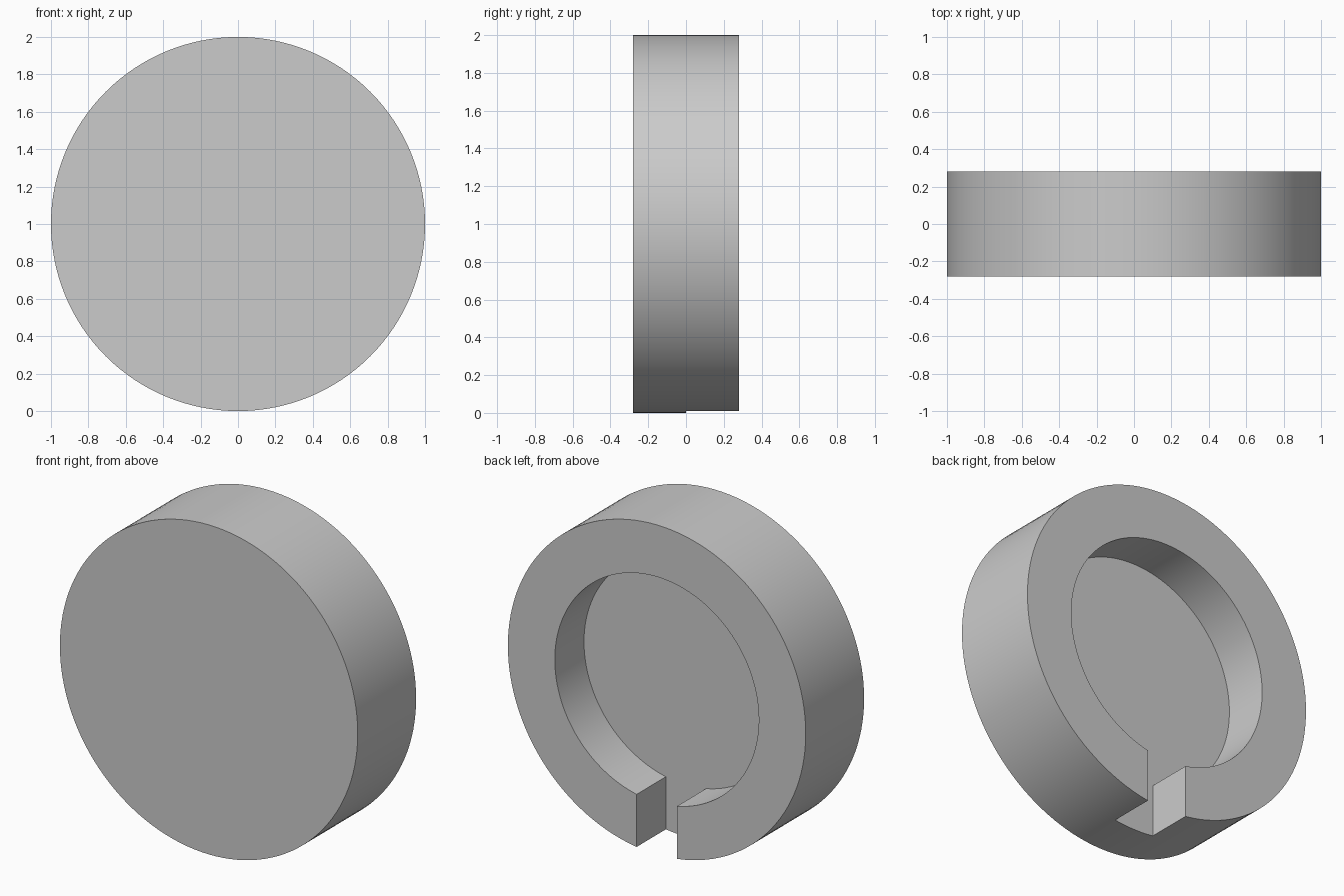
import bpy
import bmesh
from math import sin, cos, pi, asin, radians

RADIUS, HALF_DEPTH = 1.0, 0.28
RECESS_RADIUS, SLOT_HALF = 0.685, 0.135
SEGMENTS = 128

cube = bpy.data.objects.get("Cube")
if cube:
    bpy.data.objects.remove(cube, do_unlink=True)

grey = bpy.data.materials.new("plain grey")
grey.use_nodes = True
colour = (0.6, 0.6, 0.6, 1.0)
grey.diffuse_color = colour
grey.node_tree.nodes["Principled BSDF"].inputs["Base Color"].default_value = colour


def prism(name, outline, y0, y1):
    """Extrude an x-z outline from y0 to y1."""
    bm = bmesh.new()
    face = bm.faces.new([bm.verts.new((x, y0, z)) for x, z in outline])
    new = bmesh.ops.extrude_face_region(bm, geom=[face])["geom"]
    verts = [g for g in new if isinstance(g, bmesh.types.BMVert)]
    bmesh.ops.translate(bm, verts=verts, vec=(0, y1 - y0, 0))
    bmesh.ops.recalc_face_normals(bm, faces=bm.faces)
    mesh = bpy.data.meshes.new(name)
    bm.to_mesh(mesh)
    bm.free()
    mesh.materials.append(grey)
    obj = bpy.data.objects.new(name, mesh)
    bpy.context.collection.objects.link(obj)
    return obj


def arc(radius, start, end, steps):
    """Points around the disc centre, angles measured from straight down."""
    angles = [start + (end - start) * i / steps for i in range(steps + 1)]
    return [(radius * sin(a), RADIUS - radius * cos(a)) for a in angles]


# Solid round disc
disc = prism("disc", arc(RADIUS, 0, 2 * pi, SEGMENTS)[:-1], -HALF_DEPTH, HALF_DEPTH)

# Keyhole cutter: round recess in the back with a slot out through the bottom
gap = asin(SLOT_HALF / RECESS_RADIUS)
keyhole = arc(RECESS_RADIUS, gap, 2 * pi - gap, SEGMENTS)
keyhole += [(-SLOT_HALF, -0.2), (SLOT_HALF, -0.2)]
cutter = prism("recess_cutter", keyhole, 0, HALF_DEPTH + 0.2)
cutter.hide_render = True

# Cut the recess and keep only the finished disc
cut = disc.modifiers.new("recess", "BOOLEAN")
cut.operation = "DIFFERENCE"
cut.solver = "EXACT"
cut.object = cutter
bpy.ops.object.select_all(action="DESELECT")
bpy.context.view_layer.objects.active = disc
disc.select_set(True)
bpy.ops.object.modifier_apply(modifier=cut.name)
bpy.data.objects.remove(cutter, do_unlink=True)

# Smooth rims with sharp edges
bpy.ops.object.shade_smooth_by_angle(angle=radians(30))
